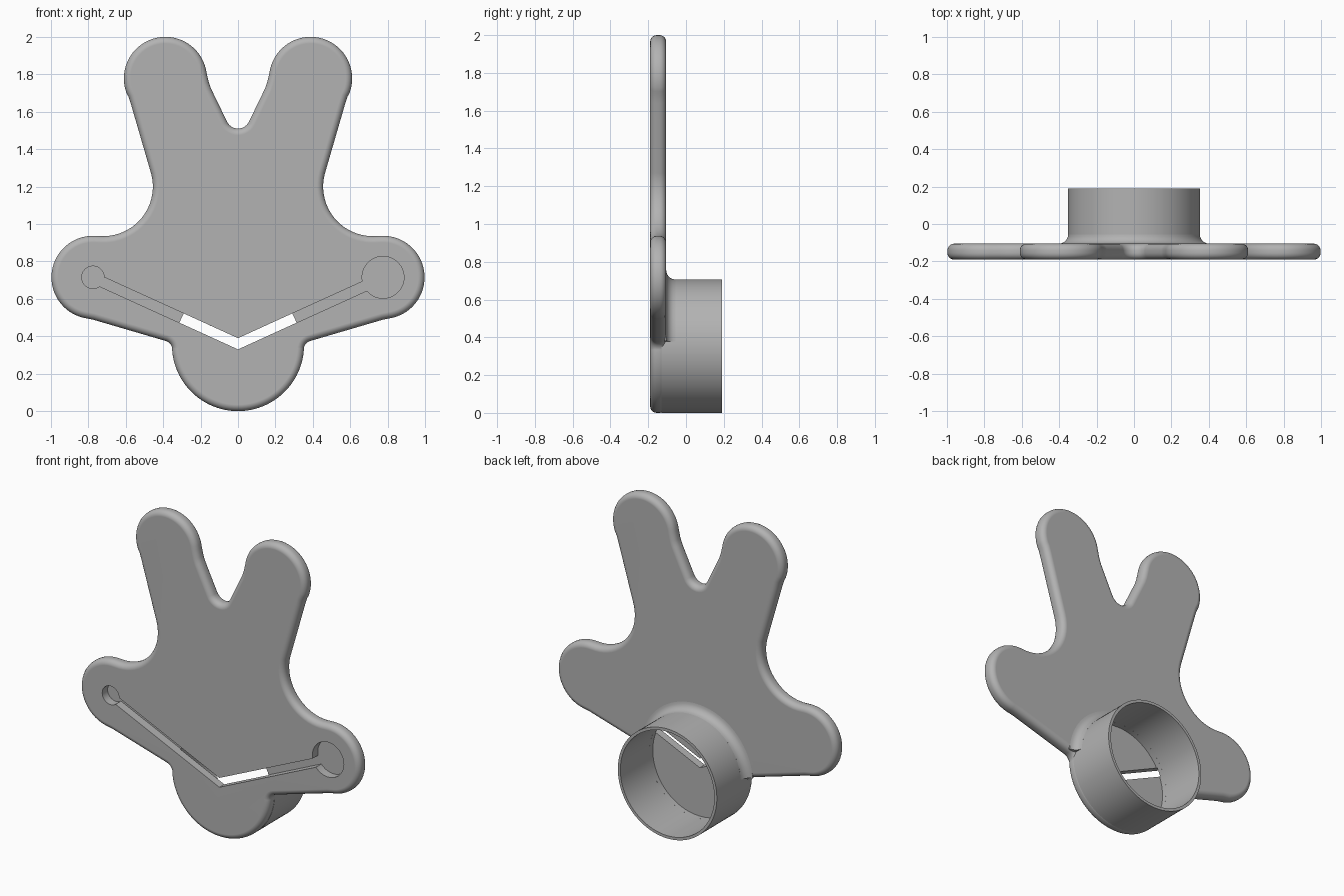
import bpy, bmesh
from math import sin, cos, radians

FRONT, BACK, REAR = -0.19, -0.105, 0.19
RING_Z, RING_R, BORE_R = 0.353, 0.353, 0.335

if "Cube" in bpy.data.objects:
    bpy.data.objects.remove(bpy.data.objects["Cube"])

grey = bpy.data.materials.new("plain grey")
grey.use_nodes = True
grey.diffuse_color = (0.45, 0.45, 0.45, 1)
grey.node_tree.nodes["Principled BSDF"].inputs["Base Color"].default_value = grey.diffuse_color


def arc(cx, cz, r, a0, a1, n):
    angles = [radians(a0 + (a1 - a0) * i / n) for i in range(n + 1)]
    return [(cx + r * cos(a), cz + r * sin(a)) for a in angles]


def make_object(name, bm):
    bmesh.ops.recalc_face_normals(bm, faces=bm.faces)
    mesh = bpy.data.meshes.new(name)
    bm.to_mesh(mesh)
    bm.free()
    mesh.materials.append(grey)
    obj = bpy.data.objects.new(name, mesh)
    bpy.context.collection.objects.link(obj)
    return obj


def prism(name, outline, y0, y1):
    bm = bmesh.new()
    face = bm.faces.new([bm.verts.new((x, y0, z)) for x, z in outline])
    ext = bmesh.ops.extrude_face_region(bm, geom=[face])
    verts = [v for v in ext["geom"] if isinstance(v, bmesh.types.BMVert)]
    bmesh.ops.translate(bm, verts=verts, vec=(0, y1 - y0, 0))
    return make_object(name, bm)


def lathe(name, profile, a0, a1, steps):
    """Sweep a closed (radius, y) profile around the ring axis."""
    bm = bmesh.new()
    rows = []
    for i in range(steps + 1):
        a = radians(a0 + (a1 - a0) * i / steps)
        rows.append([bm.verts.new((r * cos(a), y, RING_Z + r * sin(a))) for r, y in profile])
    n = len(profile)
    for r0, r1 in zip(rows, rows[1:]):
        for j in range(n):
            k = (j + 1) % n
            bm.faces.new((r0[j], r0[k], r1[k], r1[j]))
    if a1 - a0 < 360:
        bm.faces.new(rows[0])
        bm.faces.new(rows[-1])
    else:
        bmesh.ops.remove_doubles(bm, verts=bm.verts, dist=1e-5)
    return make_object(name, bm)


def apply(obj, kind, **settings):
    bpy.context.view_layer.objects.active = obj
    mod = obj.modifiers.new(kind.title(), kind)
    for key, value in settings.items():
        setattr(mod, key, value)
    bpy.ops.object.modifier_apply(modifier=mod.name)


def smooth(obj):
    bpy.ops.object.select_all(action='DESELECT')
    obj.select_set(True)
    bpy.context.view_layer.objects.active = obj
    bpy.ops.object.shade_smooth_by_angle(angle=radians(35))
    apply(obj, 'WEIGHTED_NORMAL', keep_sharp=True)


# Right half of the outline: notch, ear, waist, arm, round base
half = arc(0, 1.575, 0.065, -90, -27, 6)
half += [(0.145, 1.725), (0.157, 1.76)]
half += arc(0.388, 1.778, 0.222, 172, -20, 36)
half += [(0.585, 1.68), (0.572, 1.64)]
half += arc(0.72, 1.2, 0.265, 165, 270, 18)
half += arc(0.775, 0.715, 0.222, 92, -77, 32)
half += [(0.775, 0.489)]
half += arc(0.4, 0.327, 0.05, 106, 165, 5)
half += arc(0, RING_Z, RING_R, -3, -90, 24)
outline = half + [(-x, z) for x, z in reversed(half[1:-1])]

# Flat body with rounded rims
body = prism("body_plate", outline, FRONT, BACK)
apply(body, 'BEVEL', width=0.035, segments=5, limit_method='ANGLE',
      angle_limit=radians(60), use_clamp_overlap=False)

# Cup bore behind, V groove and two round pockets in front
groove = [(0, 0.33), (0.745, 0.669), (0.745, 0.729), (0, 0.39), (-0.745, 0.729), (-0.745, 0.669)]
cuts = [
    prism("bore_cutter", arc(0, RING_Z, BORE_R, 0, 354, 59), -0.14, 0),
    prism("groove_cutter", groove, -0.3, -0.135),
    prism("small_pocket_cutter", arc(-0.775, 0.715, 0.06, 0, 350, 35), -0.3, -0.135),
    prism("large_pocket_cutter", arc(0.775, 0.715, 0.112, 0, 352, 44), -0.3, -0.135),
]
for cutter in cuts:
    cutter.hide_render = True
    apply(body, 'BOOLEAN', object=cutter, operation='DIFFERENCE', solver='EXACT')
    bpy.data.objects.remove(cutter)
smooth(body)

# Thin round socket on the back
smooth(lathe("socket_ring", [(BORE_R, -0.13), (RING_R, -0.13), (RING_R, REAR), (BORE_R, REAR)],
             0, 360, 80))

# Fillet where the socket meets the plate
fillet = [(RING_R - 0.005, BACK - 0.01)] + [(RING_R + 0.05, BACK - 0.01)]
fillet += arc(RING_R + 0.05, BACK + 0.05, 0.05, 270, 180, 6)
fillet += [(RING_R - 0.005, BACK + 0.05)]
smooth(lathe("socket_fillet", fillet, 4, 176, 48))
